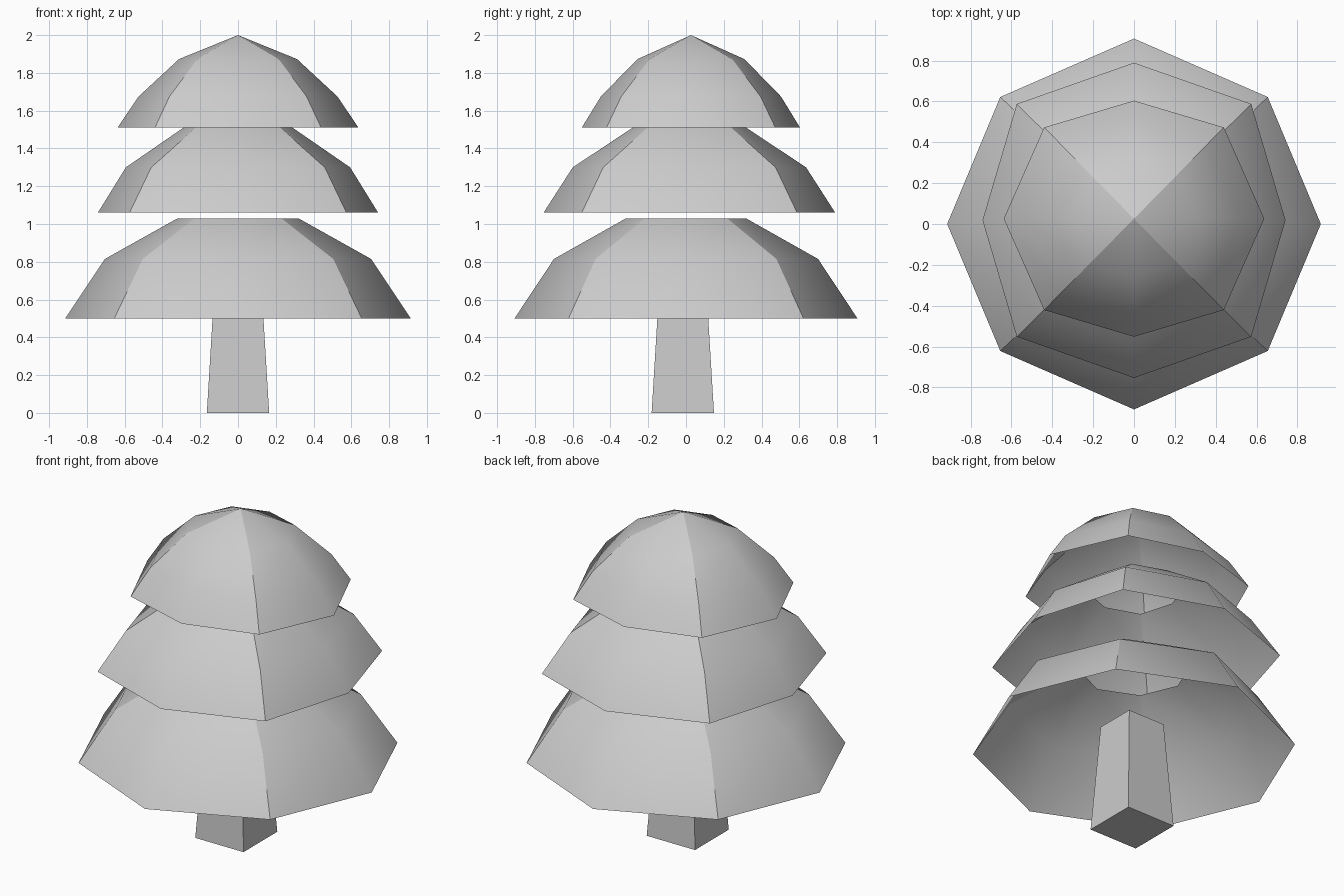
import bpy
import bmesh
from math import radians

cube = bpy.data.objects.get("Cube")
if cube:
    bpy.data.objects.remove(cube, do_unlink=True)

grey = bpy.data.materials.new("plain grey")
grey.use_nodes = True
grey.diffuse_color = (0.6, 0.6, 0.6, 1)
grey.node_tree.nodes["Principled BSDF"].inputs["Base Color"].default_value = grey.diffuse_color


def add_object(name, bm):
    bmesh.ops.recalc_face_normals(bm, faces=bm.faces)
    mesh = bpy.data.meshes.new(name)
    bm.to_mesh(mesh)
    bm.free()
    mesh.materials.append(grey)
    obj = bpy.data.objects.new(name, mesh)
    bpy.context.collection.objects.link(obj)
    return obj


def foliage_tier(name, cy, axis, corner, profile):
    """Open eight-sided skirt; profile lists (scale, height) from rim to top."""
    (ax, ay), (kx, ky) = axis, corner
    outline = [(ax, 0), (kx, ky), (0, ay), (-kx, ky),
               (-ax, 0), (-kx, -ky), (0, -ay), (kx, -ky)]
    bm = bmesh.new()
    rings = []
    for s, z in profile:
        if s == 0:
            rings.append([bm.verts.new((0, cy, z))] * 8)
        else:
            rings.append([bm.verts.new((x * s, cy + y * s, z)) for x, y in outline])
    for low, high in zip(rings, rings[1:]):
        for i in range(8):
            j = (i + 1) % 8
            quad = [low[i], low[j], high[j], high[i]]
            bm.faces.new(list(dict.fromkeys(quad))).smooth = True
        # The four diagonal ridges stay crisp
        for i in range(1, 8, 2):
            bm.edges.get((low[i], high[i])).smooth = False
    bm.normal_update()
    obj = add_object(name, bm)
    # Skirts are open shells, so make sure they face outwards
    if obj.data.polygons[0].normal.z < 0:
        obj.data.flip_normals()


# Foliage
foliage_tier("lower_foliage", 0, (0.915, 0.908), (0.655, 0.622),
             [(1, 0.5), (0.77, 0.815), (0.35, 1.03)])
foliage_tier("middle_foliage", 0.018, (0.742, 0.772), (0.574, 0.57),
             [(1, 1.06), (0.8, 1.3), (0.35, 1.53)])
foliage_tier("upper_foliage", 0.026, (0.638, 0.578), (0.44, 0.447),
             [(1, 1.51), (0.825, 1.675), (0.49, 1.873), (0, 2)])

# Tapered square trunk
bm = bmesh.new()
bmesh.ops.create_cone(bm, cap_ends=True, segments=4, radius1=0.165 * 2 ** 0.5,
                      radius2=0.125 * 2 ** 0.5, depth=0.66)
trunk = add_object("trunk", bm)
trunk.location = (0, -0.017, 0.33)
trunk.rotation_euler.z = radians(45)
if max(abs(v.co.x) for v in trunk.data.vertices) < 0.2:
    trunk.rotation_euler.z = 0
